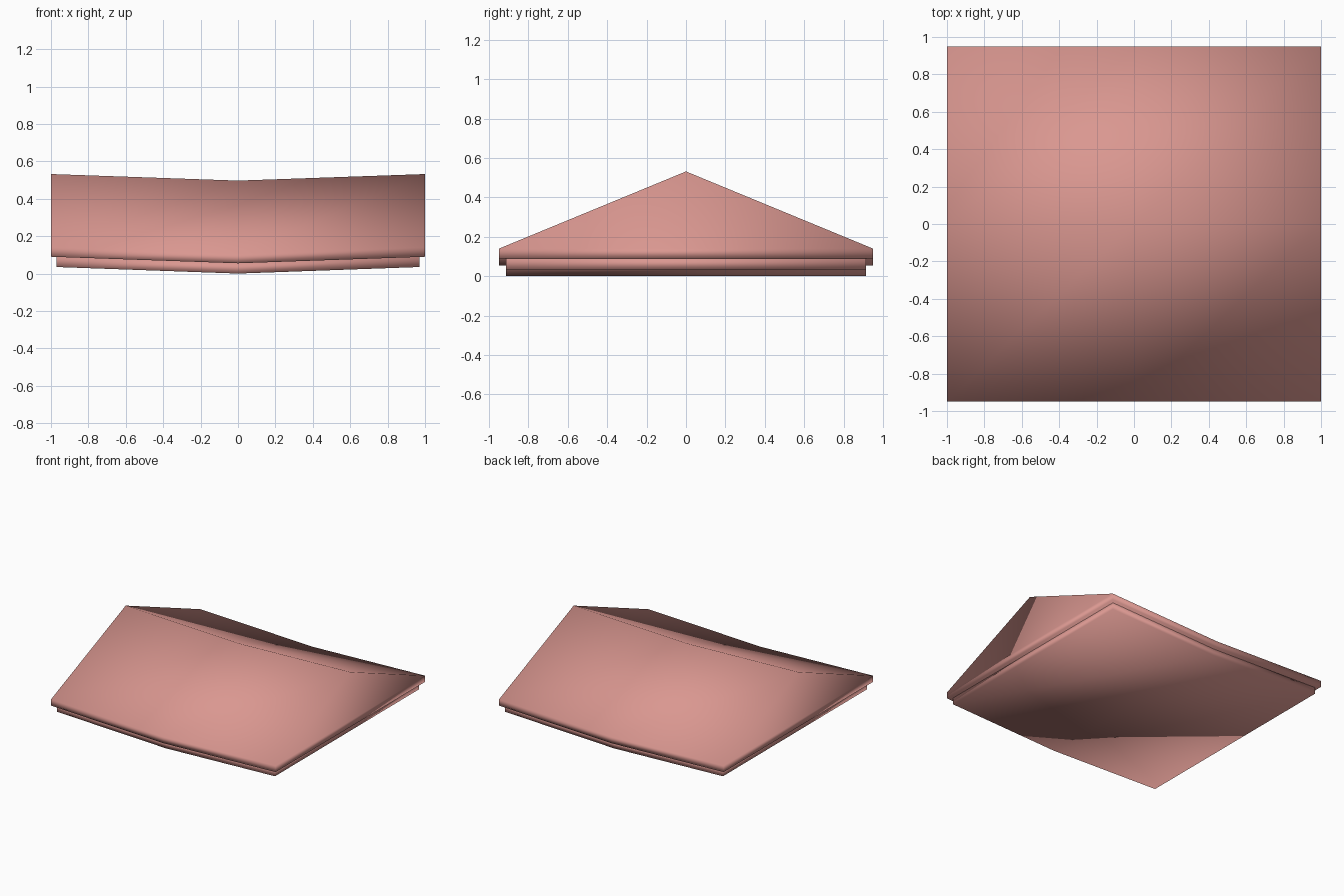
import bpy, bmesh

if "Cube" in bpy.data.objects:
    bpy.data.objects.remove(bpy.data.objects["Cube"])

SAG = 0.035  # the whole roof dips by this much at x = 0

mat = bpy.data.materials.new("dusty pink")
mat.diffuse_color = (0.70, 0.31, 0.28, 1.0)
mat.use_nodes = True
mat.node_tree.nodes["Principled BSDF"].inputs["Base Color"].default_value = mat.diffuse_color


def sagging_extrusion(name, profile, half_length):
    """Sweep a closed (y, z) profile along x, dipping in the middle."""
    bm = bmesh.new()
    rings = []
    for x in (-half_length, 0.0, half_length):
        lift = SAG * abs(x) / half_length
        rings.append([bm.verts.new((x, y, z + lift)) for y, z in profile])
    n = len(profile)
    for a, b in zip(rings, rings[1:]):
        for i in range(n):
            j = (i + 1) % n
            bm.faces.new((a[i], a[j], b[j], b[i]))
    # end caps
    bm.faces.new(rings[0])
    bm.faces.new(rings[-1][::-1])
    bmesh.ops.recalc_face_normals(bm, faces=bm.faces)
    for f in bm.faces:
        f.smooth = True
    me = bpy.data.meshes.new(name)
    bm.to_mesh(me)
    bm.free()
    me.materials.append(mat)
    ob = bpy.data.objects.new(name, me)
    bpy.context.collection.objects.link(ob)
    return ob


# gabled roof with a short vertical eave
sagging_extrusion("gable_roof",
                  [(-0.95, 0.055), (-0.95, 0.105), (0, 0.497),
                   (0.95, 0.105), (0.95, 0.055)], 1.0)

# thin slab stepped in under the eaves
sagging_extrusion("under_slab",
                  [(-0.915, 0.0), (-0.915, 0.057), (0.915, 0.057), (0.915, 0.0)], 0.97)
